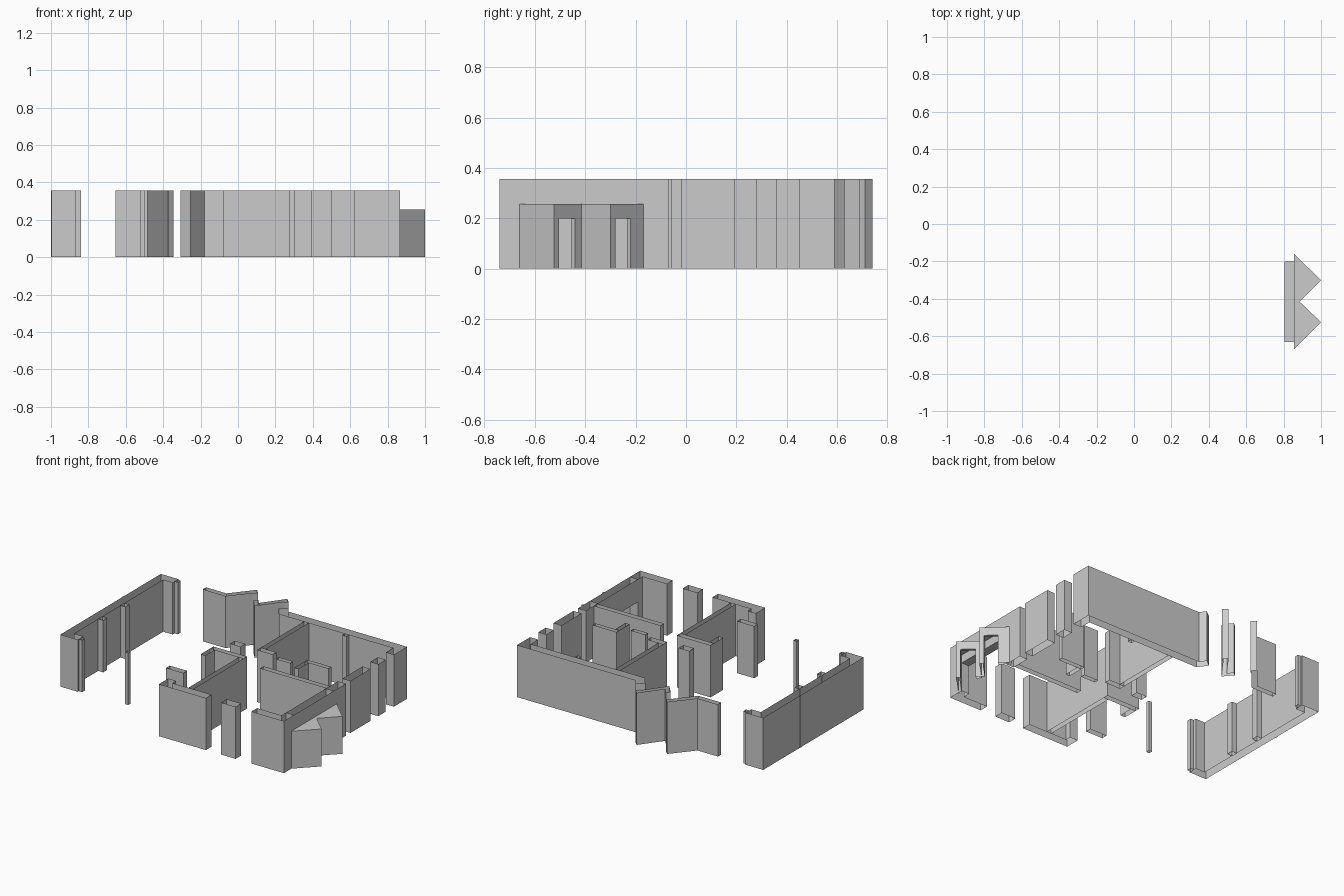
import bpy
from mathutils import Vector

if "Cube" in bpy.data.objects:
    bpy.data.objects.remove(bpy.data.objects["Cube"])

H = 0.356      # wall height
T = 0.06       # outer wall thickness
DOOR = 0.20    # door head height
BAY = 0.256    # bay roof height


def mesh_object(name, verts, faces):
    me = bpy.data.meshes.new(name)
    me.from_pydata(verts, [], faces)
    me.update()
    ob = bpy.data.objects.new(name, me)
    bpy.context.collection.objects.link(ob)
    return ob


def ribbon(name, loop, z0=0.0, z1=H, underside=False):
    """Hollow wall: closed outline raised vertically, open at top and bottom."""
    area = sum(a[0] * b[1] - b[0] * a[1] for a, b in zip(loop, loop[1:] + loop[:1]))
    if area < 0:
        loop = loop[::-1]
    n = len(loop)
    verts = [(p[0], p[1], z0) for p in loop] + [(p[0], p[1], z1) for p in loop]
    faces = [(i, (i + 1) % n, n + (i + 1) % n, n + i) for i in range(n)]
    if underside:
        faces.append(tuple(reversed(range(n))))
    return mesh_object(name, verts, faces)


def path_wall(name, pts, t=T, **kw):
    """Wall along a path, thickened to the right of travel with mitred corners."""
    p = [Vector(q) for q in pts]
    dirs = [(b - a).normalized() for a, b in zip(p, p[1:])]
    nor = [Vector((d.y, -d.x)) for d in dirs]
    inner = []
    for i, q in enumerate(p):
        a, b = nor[max(i - 1, 0)], nor[min(i, len(nor) - 1)]
        m = (a + b).normalized()
        inner.append(q + m * (t / m.dot(a)))
    return ribbon(name, [tuple(q) for q in p + inner[::-1]], **kw)


def block(name, x0, x1, y0, y1):
    return ribbon(name, [(x0, y0), (x1, y0), (x1, y1), (x0, y1)])


# Left side wall with short returns, narrow jambs at the return ends
path_wall("left_side_wall", [(-.865, -.495), (-.997, -.495), (-.997, .59), (-.865, .59)])
block("left_front_jamb", -.865, -.84, -.485, -.455)
block("left_back_jamb", -.865, -.84, .55, .58)
block("left_outer_joint", -1, -.997, .17, .19)
for y in (-.15, .09):
    block("left_pilaster", -.94, -.90, y - .022, y + .022)
block("free_post", -.522, -.498, -.475, -.45)

# Back wall with two sawtooth bays, each with an opening
path_wall("back_bay_left", [(-.655, .59), (-.50, .59), (-.375, .74), (-.346, .71)], .035)
path_wall("back_bay_right", [(-.285, .625), (-.255, .59), (-.145, .74), (-.115, .71)], .03)
path_wall("back_wall", [(-.06, .63), (-.03, .59), (.865, .59), (.865, .45)])

# Right wall piers between the windows
for y0, y1 in ((.28, .36), (-.02, .195)):
    block("right_pier", .865 - T, .865, y0, y1)

# Right wall with a wide opening behind the bays, and the front corner
path_wall("right_wall_end", [(.865, -.07), (.865, -.20)])
path_wall("right_lintel", [(.865, -.20), (.865, -.63)], z0=DOOR, underside=True)
path_wall("front_corner_wall", [(.865, -.63), (.865, -.74), (.62, -.74)])

# Front wall pieces
block("front_pier", .39, .50, -.74, -.74 + T)
path_wall("front_wall", [(.275, -.74), (-.08, -.74), (-.08, -.64)])

# Two pointed bays on the right side, door in the rear-facing side of each
bays = [((.855, -.67), (1, -.525), (.885, -.415), -.505, -.44),
        ((.885, -.415), (1, -.30), (.855, -.16), -.28, -.22)]
for a, tip, b, d0, d1 in bays:
    A, P, B = Vector(a), Vector(tip), Vector(b)
    s = P.lerp(B, (d0 - P.y) / (B.y - P.y))
    e = P.lerp(B, (d1 - P.y) / (B.y - P.y))
    path_wall("bay_side", [A, P, s], -.02, z1=BAY)
    path_wall("bay_door_head", [s, e], -.02, z0=DOOR, z1=BAY, underside=True)
    path_wall("bay_jamb", [e, B], -.02, z1=BAY)
roof = [(.855, -.67), (1, -.525), (.885, -.415), (1, -.30), (.855, -.16)]
mesh_object("bay_roof", [(x, y, BAY) for x, y in roof], [(0, 1, 2), (2, 3, 4), (0, 2, 4)])

# Inner walls: front room, rear partition, service rooms
inner_walls = [
    ("front_room_side", .10, .135, -.68, -.13),
    ("front_room_back", -.12, .135, -.13, -.095),
    ("front_room_return", -.12, -.085, -.23, -.13),
    ("front_room_stub", -.18, -.05, -.52, -.48),
    ("hall_pier", -.06, .02, .00, .05),
    ("rear_partition", .13, .165, .06, .53),
    ("rear_partition_foot", .13, .25, .02, .06),
    ("cross_wall", .30, .805, -.19, -.155),
    ("service_wall_front", .30, .41, -.02, .01),
    ("service_wall_side", .47, .50, -.06, .05),
    ("service_wall_back", .47, .65, .05, .08),
    ("back_wall_pilaster", .44, .47, .50, .53),
]
for w in inner_walls:
    block(*w)
